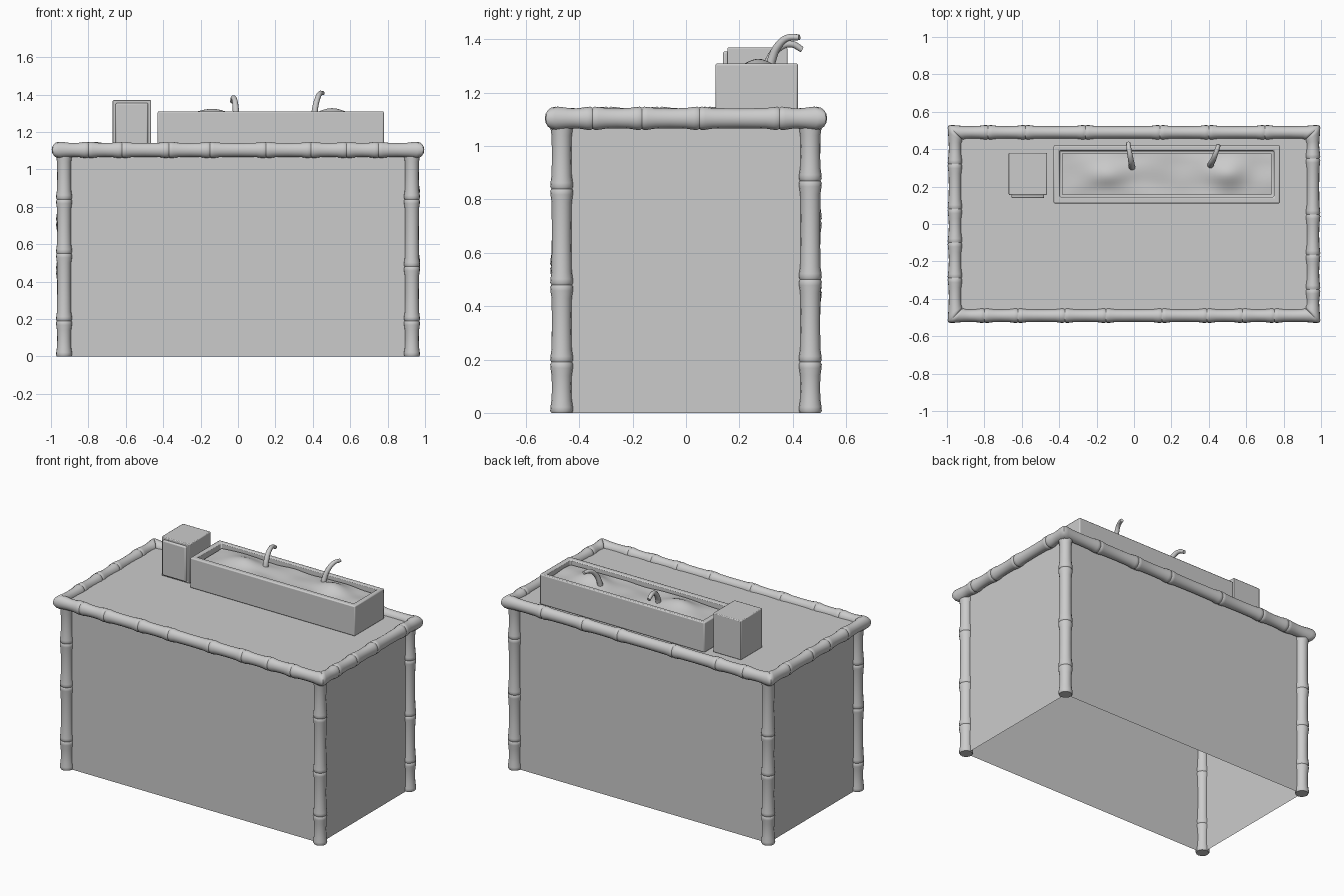
import bpy, bmesh, math
from mathutils import Vector, noise

if "Cube" in bpy.data.objects:
    bpy.data.objects.remove(bpy.data.objects["Cube"])


def finish(name, bm, smooth=True):
    bmesh.ops.recalc_face_normals(bm, faces=bm.faces)
    me = bpy.data.meshes.new(name)
    bm.to_mesh(me)
    bm.free()
    ob = bpy.data.objects.new(name, me)
    bpy.context.collection.objects.link(ob)
    if smooth:
        bpy.ops.object.select_all(action='DESELECT')
        bpy.context.view_layer.objects.active = ob
        ob.select_set(True)
        bpy.ops.object.shade_smooth_by_angle(angle=math.radians(40))
    return ob


def box(bm, lo, hi):
    r = bmesh.ops.create_cube(bm, size=1)
    for v in r['verts']:
        v.co = Vector([(a + b) / 2 + c * (b - a) for a, b, c in zip(lo, hi, v.co)])


def bamboo(name, a, b, joints, axis, r, side, stretch=1.0, miter=None):
    """Pole from a to b along axis, flared and pinched at every joint.
    joints are coordinates on the axis; miter is the outward direction of a 45 degree cut."""
    bm = bmesh.new()
    a, b = Vector(a), Vector(b)
    n = 16
    ax = Vector([float(i == axis) for i in range(3)])
    side = Vector(side)
    up = ax.cross(side)
    stops = [a[axis]] + sorted(joints) + [b[axis]]
    rings = []
    for s, e in zip(stops, stops[1:]):
        L = e - s
        for d, k in ((0, .9), (.008, 1.0), (.022, .98), (.05, .88), (L / 2, .85),
                     (L - .05, .88), (L - .022, .98), (L - .008, 1.0), (L, .9)):
            rings.append((s + d, k * r))
    lo, hi = a[axis], b[axis]
    loops = []
    for t, rad in rings:
        base = a + ax * (t - lo)
        ring = []
        for i in range(n):
            w = 2 * math.pi * i / n
            off = side * math.cos(w) * rad + up * math.sin(w) * rad * stretch
            co = base + off
            if miter:
                m = off.dot(Vector(miter))
                if t - lo < .06:
                    co -= ax * m * (1 - (t - lo) / .06 * .9)
                if hi - t < .06:
                    co += ax * m * (1 - (hi - t) / .06 * .9)
            ring.append(bm.verts.new(co))
        loops.append(ring)
    for p, q in zip(loops, loops[1:]):
        for i in range(n):
            bm.faces.new((p[i], p[(i + 1) % n], q[(i + 1) % n], q[i]))
    bm.faces.new(loops[0])
    bm.faces.new(loops[-1])
    return finish(name, bm)


# Counter walls: open underneath
PX, PY, TOP = .93, .466, 1.11
bm = bmesh.new()
box(bm, (-PX, -PY, 0), (PX, PY, TOP))
bmesh.ops.delete(bm, geom=[f for f in bm.faces if abs(f.normal.z) > .5], context='FACES')
finish("counter_walls", bm, False)

# Countertop sheet
RX, RY, RZ = .957, .49, 1.104
bm = bmesh.new()
bm.faces.new([bm.verts.new((x, y, TOP)) for x, y in
              ((-RX, -RY), (RX, -RY), (RX, RY), (-RX, RY))])
finish("countertop", bm, False)

# Corner posts
for name, sx, sy, joints in (("front_left_post", -1, -1, (.19, .55, .84)),
                             ("front_right_post", 1, -1, (.19, .48, .84)),
                             ("back_right_post", 1, 1, (.19, .50, .87)),
                             ("back_left_post", -1, 1, (.19, .46, .72))):
    x, y = sx * PX, sy * PY
    bamboo(name, (x, y, 0), (x, y, 1.09), joints, 2, .043, (1, 0, 0))

# Mitred top rails
for name, s, joints in (("front_rail", -1, (-.80, -.62, -.37, -.15, .15, .39, .58, .75)),
                        ("back_rail", 1, (-.78, -.58, -.26, .14, .40, .70))):
    bamboo(name, (-RX, s * RY, RZ), (RX, s * RY, RZ), joints, 0, .039, (0, 1, 0), 1.12, (0, s, 0))
for name, s, joints in (("left_rail", -1, (-.29, -.10, .08, .32)),
                        ("right_rail", 1, (-.35, -.165, .05, .35))):
    bamboo(name, (s * RX, -RY, RZ), (s * RX, RY, RZ), joints, 1, .039, (1, 0, 0), 1.12, (s, 0, 0))

# Serving trough with a sunken inside
bm = bmesh.new()
box(bm, (-.43, .11, TOP), (.78, .42, 1.31))
bm.normal_update()
top = [f for f in bm.faces if f.normal.z > .9]
bmesh.ops.inset_region(bm, faces=top, thickness=.045)
for v in top[0].verts:
    v.co.y += .003
ext = bmesh.ops.extrude_discrete_faces(bm, faces=top)['faces']
bmesh.ops.translate(bm, verts=ext[0].verts, vec=(0, 0, -.08))
trough = finish("trough", bm)
bev = trough.modifiers.new("soft_edges", 'BEVEL')
bev.width, bev.segments = .007, 2

# Wavy filling with two mounds
bm = bmesh.new()
bmesh.ops.create_grid(bm, x_segments=48, y_segments=14, size=1)
for v in bm.verts:
    x, y = .175 + v.co.x * .56, .268 + v.co.y * .109
    z = 1.283 + .012 * noise.noise((x * 6, y * 9, .3))
    for cx, h, w in ((-.14, .042, .11), (.50, .045, .10)):
        z += h * math.exp(-((x - cx) / w) ** 2 - ((y - .265) / .075) ** 2)
    v.co = (x, y, z)
finish("filling", bm)

# Curved ladle handles
for name, pts in (("left_ladle", ((-.01, .30, 1.27), (-.012, .315, 1.325), (-.018, .35, 1.37),
                                  (-.026, .395, 1.382), (-.031, .435, 1.362))),
                  ("right_ladle", ((.408, .31, 1.27), (.412, .322, 1.325), (.424, .345, 1.375),
                                   (.438, .38, 1.405), (.453, .425, 1.408)))):
    cu = bpy.data.curves.new(name, 'CURVE')
    cu.dimensions = '3D'
    cu.bevel_depth, cu.bevel_resolution, cu.use_fill_caps = .016, 3, True
    sp = cu.splines.new('BEZIER')
    sp.bezier_points.add(len(pts) - 1)
    for i, (p, co) in enumerate(zip(sp.bezier_points, pts)):
        p.co = co
        p.handle_left_type = p.handle_right_type = 'AUTO'
        p.radius = 1.15 - .11 * i
    bpy.context.collection.objects.link(bpy.data.objects.new(name, cu))

# Napkin dispenser body
bm = bmesh.new()
box(bm, (-.67, .155, TOP), (-.465, .38, 1.37))
body = finish("dispenser_body", bm)
bev = body.modifiers.new("soft_edges", 'BEVEL')
bev.width, bev.segments = .005, 2

# Dispenser front plate
bm = bmesh.new()
box(bm, (-.655, .138, TOP + .012), (-.48, .16, 1.355))
plate = finish("dispenser_plate", bm)
bev = plate.modifiers.new("soft_edges", 'BEVEL')
bev.width, bev.segments = .008, 2
